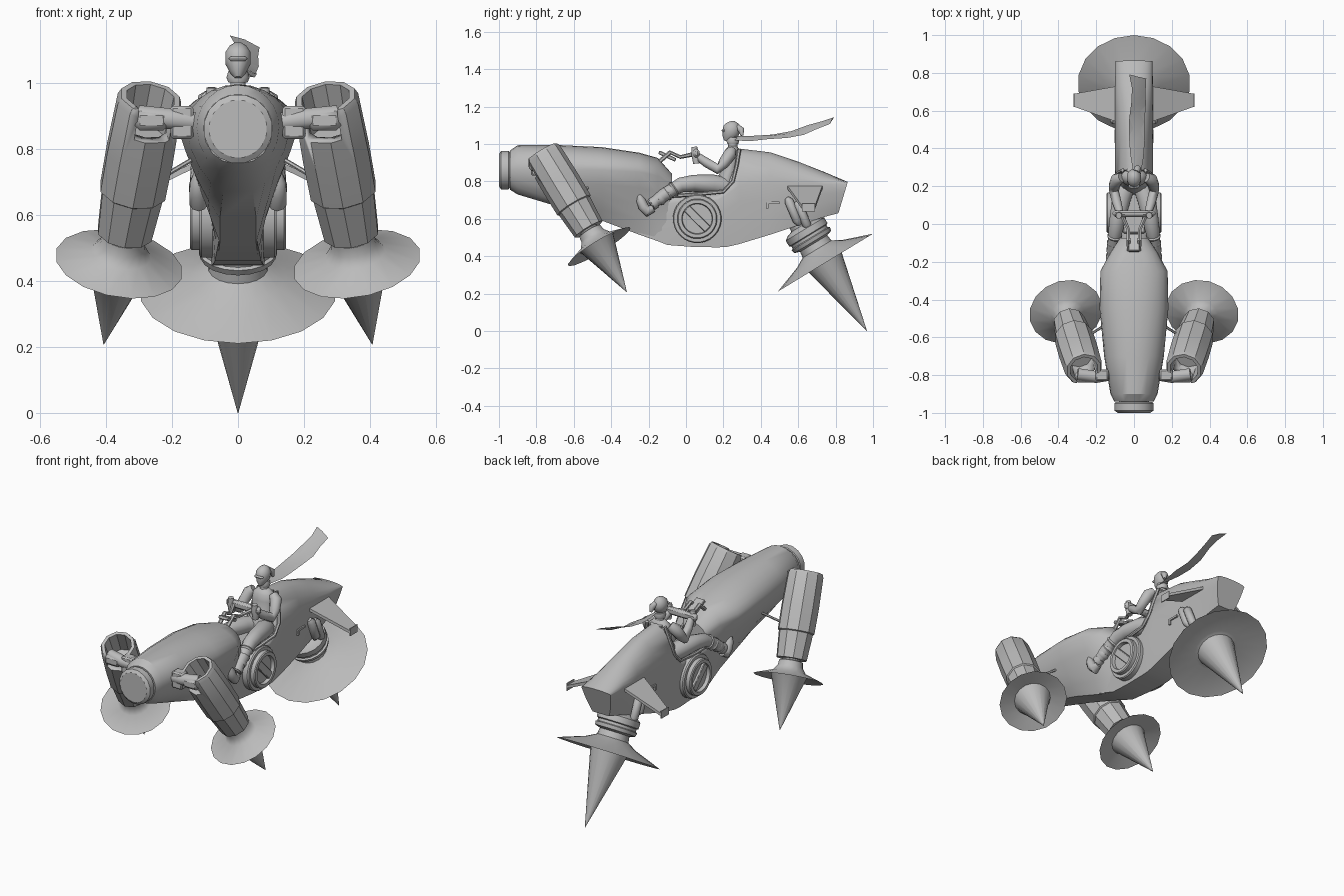
import bpy, bmesh, math
from mathutils import Vector, Matrix

grey = bpy.data.materials.new("plain_grey")
grey.diffuse_color = (0.5, 0.5, 0.5, 1)


def make(name, verts, faces, angle=35):
    me = bpy.data.meshes.new(name)
    me.from_pydata([tuple(v) for v in verts], [], faces)
    bm = bmesh.new()
    bm.from_mesh(me)
    bmesh.ops.recalc_face_normals(bm, faces=bm.faces)
    bm.to_mesh(me)
    bm.free()
    me.materials.append(grey)
    for p in me.polygons:
        p.use_smooth = True
    me.set_sharp_from_angle(angle=math.radians(angle))
    ob = bpy.data.objects.new(name, me)
    bpy.context.collection.objects.link(ob)
    return ob


def skin(name, rings, angle=35):
    """Join equal closed rings and cap both ends."""
    n = len(rings[0])
    faces = [(i * n + j, i * n + (j + 1) % n, (i + 1) * n + (j + 1) % n, (i + 1) * n + j)
             for i in range(len(rings) - 1) for j in range(n)]
    faces += [tuple(range(n)), tuple(range((len(rings) - 1) * n, len(rings) * n))]
    return make(name, [v for r in rings for v in r], faces, angle)


def ring(c, t, r, segs, wide=1):
    ref = Vector((1, 0, 0)) if abs(t.x) < 0.9 else Vector((0, 1, 0))
    b = t.cross(ref).normalized()
    a = b.cross(t).normalized()
    return [c + a * (r * wide * math.cos(k)) + b * (r * math.sin(k))
            for k in (2 * math.pi * (j + 0.5) / segs for j in range(segs))]


def turned(name, origin, axis, profile, segs=16, angle=35):
    """Turn (radius, distance) pairs around an axis."""
    o, u = Vector(origin), Vector(axis).normalized()
    return skin(name, [ring(o + u * d, u, max(r, 0.001), segs) for r, d in profile], angle)


def limb(name, pts, radii, segs=10, wide=1):
    """Round tube through points, with a radius at each."""
    p = [Vector(q) for q in pts]
    rings = []
    for i, c in enumerate(p):
        t = (p[min(i + 1, len(p) - 1)] - p[max(i - 1, 0)]).normalized()
        rings.append(ring(c, t, radii[i], segs, wide))
    return skin(name, rings, 50)


def box(name, centre, size, rot=None, bevel=0.008):
    m = Matrix.Translation(centre) @ (rot or Matrix()).to_4x4()
    v = [m @ Vector((x * size[0] / 2, y * size[1] / 2, z * size[2] / 2))
         for x in (-1, 1) for y in (-1, 1) for z in (-1, 1)]
    f = [(0, 1, 3, 2), (4, 5, 7, 6), (0, 1, 5, 4), (2, 3, 7, 6), (0, 2, 6, 4), (1, 3, 7, 5)]
    ob = make(name, v, f)
    if bevel:
        b = ob.modifiers.new("edge", 'BEVEL')
        b.width = bevel
    return ob


def hull(name, sections, angle=30):
    """Loft of (y, top, middle, bottom, width, keel width, roundness, end lean)."""
    rings = []
    for y, zt, zm, zb, w, wb, k, lean in sections:
        half = [(w * math.cos(a), zm + (zt - zm) * math.sin(a))
                for a in (math.radians(90 - 15 * i) for i in range(7))]
        for t in (0.25, 0.5, 0.75, 1):
            a = t * math.pi / 2
            x = k * math.cos(a) + (1 - k) * (1 - t)
            z = k * math.sin(a) + (1 - k) * t
            half.append((wb + (w - wb) * x, zm - (zm - zb) * z))
        loop = half + [(-x, z) for x, z in reversed(half[1:])]
        rings.append([(x, y - lean * (zt - z), z) for x, z in loop])
    return skin(name, rings, angle)


# Bodywork
hull("front_hull", [(-.94, .965, .86, .755, .105, .01, 1, 0), (-.9, .993, .865, .73, .125, .02, 1, 0),
                    (-.7, .995, .86, .67, .158, .045, .6, 0), (-.45, .983, .86, .59, .182, .055, .25, 0),
                    (-.25, .953, .85, .515, .178, .055, 0, 0), (-.15, .925, .83, .48, .125, .06, 0, 0),
                    (-.075, .84, .78, .465, .075, .06, .2, 0)])
hull("rear_hull", [(-.35, .72, .66, .56, .055, .05, .2, 0), (-.1, .74, .68, .46, .08, .07, .2, 0),
                   (.03, .73, .69, .45, .09, .075, .3, 0), (.17, .745, .7, .447, .097, .08, .3, 0),
                   (.22, .80, .73, .45, .1, .08, .3, 0), (.285, .975, .78, .465, .1, .08, .3, 0),
                   (.45, .955, .785, .515, .1, .08, .3, 0), (.6, .905, .785, .565, .1, .075, .3, 0),
                   (.74, .85, .785, .61, .1, .065, .3, 0), (.865, .797, .785, .63, .098, .055, .3, .3)])
turned("nose_cap", (0, -1, .86), (0, 1, 0),
       [(.088, 0), (.105, .012), (.105, .05), (.098, .058), (.08, .058), (.08, .1)], 16)
box("seat_pad", (0, .08, .74), (.12, .26, .03))
limb("seat_back", [(0, .2, .76), (0, .255, .84), (0, .285, .97)], [.03, .03, .018], 10, 2.2)

# Rear thruster
turned("rear_thruster", (0, .745, .365), (0, .52, -.855),
       [(.06, -.32), (.07, -.235), (.1, -.225), (.12, -.21), (.12, -.175), (.11, -.17), (.11, -.155),
        (.12, -.15), (.115, -.13), (.085, -.12), (.09, -.085), (.145, -.055), (.298, 0), (.13, -.035),
        (.11, -.03), (0, .427)], 18)

up = Vector((.16, .512, -.844)).normalized()
for s, side in ((1, "right"), (-1, "left")):
    def P(x, y, z):
        return Vector((s * x, y, z))

    u = P(*up)
    top = P(.265, -.77, .955)
    # Front leg pod: hollow at the top with a notch for the arm
    pod = turned(side + "_front_pod", top, u,
                 [(0, .14), (.068, .14), (.076, 0), (.094, 0), (.102, .02), (.106, .2), (.104, .335),
                  (.097, .34), (.086, .488), (0, .488)], 10, 30)
    front = (P(-.25, -.85, -.45) - u * P(-.25, -.85, -.45).dot(u)).normalized()
    rot = Matrix((front.cross(u), front, u)).transposed()
    cut = box(side + "_notch_cutter", top + front * .09, (.11, .1, .2), rot, 0)
    cut.hide_render = True
    cut.hide_set(True)
    cut.display_type = 'WIRE'
    m = pod.modifiers.new("notch", 'BOOLEAN')
    m.operation, m.object, m.solver = 'DIFFERENCE', cut, 'EXACT'
    turned(side + "_front_thruster", top, u,
           [(.05, .46), (.05, .495), (.066, .5), (.07, .53), (.092, .56), (.196, .597), (.105, .575),
            (.1, .58), (0, .885)], 16)
    # Arm joining hull and pod
    box(side + "_arm_bracket", P(.17, -.8, .88), (.07, .06, .1))
    limb(side + "_arm", [P(.12, -.8, .88), P(.2, -.81, .89), P(.3, -.795, .9)], [.03, .034, .034], 8)
    box(side + "_arm_pad", P(.262, -.81, .885), (.1, .06, .06), None, .015)
    limb(side + "_brace", [P(.1, -.5, .79), P(.27, -.61, .69)], [.007, .007], 6)

    # Side engine: flange, raised ring and slanted bar
    turned(side + "_engine", P(.05, .06, .6), P(1, 0, 0),
           [(.13, 0), (.13, .06), (.125, .067), (.107, .067), (.107, .09), (.102, .095),
            (.083, .095), (.079, .075), (0, .075)], 28)
    box(side + "_engine_bar", P(.13, .06, .6), (.02, .162, .045),
        Matrix.Rotation(math.radians(-45), 3, 'X'), .004)
    # Drooping fin
    a = [P(.09, .54, .78), P(.09, .73, .78), P(.315, .69, .67), P(.315, .62, .67)]
    make(side + "_fin", a + [v - Vector((0, 0, .018)) for v in a],
         [(0, 1, 2, 3), (4, 5, 6, 7), (0, 1, 5, 4), (1, 2, 6, 5), (2, 3, 7, 6), (3, 0, 4, 7)])
    box(side + "_fin_tip", P(.316, .655, .66), (.006, .07, .045), None, 0)
    # Pistons and hull plates
    for k in (0, .05):
        limb(side + "_piston", [P(.1, .54 + k, .71 - k * .4), P(.105, .55 + k, .695 - k * .4),
                                P(.105, .595 + k, .59 - k * .4), P(.09, .605 + k, .57 - k * .4)],
             [.014, .024, .024, .014], 10)
    box(side + "_plate", P(.098, .465, .685), (.01, .07, .012), None, 0)
    box(side + "_plate_end", P(.098, .435, .67), (.01, .012, .03), None, 0)
    limb(side + "_seat_trim", [P(.08, -.1, .72), P(.1, .05, .73), P(.104, .2, .745), P(.1, .25, .8),
                               P(.085, .27, .88), P(.06, .285, .97)], [.01] * 6, 6)

    # Rider's legs, ribbed boots and arms
    limb(side + "_rider_leg", [P(.035, .22, .77), P(.065, .14, .785), P(.085, .04, .79), P(.097, -.03, .78),
                               P(.103, -.07, .757), P(.11, -.12, .725), P(.118, -.19, .675)],
         [.05, .052, .045, .04, .034, .035, .026])
    for i in range(4):
        c, d = P(.1 + i * .005, -.055 - i * .036, .765 - i * .025), P(.004, -.022, -.014)
        limb(side + "_boot_band", [c, c + d * .5, c + d], [.032, .042 - i * .003, .032])
    limb(side + "_rider_boot", [P(.118, -.175, .655), P(.119, -.205, .64), P(.121, -.228, .665),
                                P(.122, -.242, .7), P(.122, -.25, .728)], [.02, .03, .028, .024, .012])
    limb(side + "_rider_arm", [P(.065, .245, .965), P(.09, .235, .945), P(.105, .2, .895), P(.105, .17, .865),
                               P(.09, .11, .9), P(.075, .06, .935)], [.026, .034, .03, .027, .025, .02])
    limb(side + "_grip", [P(.08, .055, .895), P(.08, .05, .94), P(.08, .045, .985)], [.018, .022, .016], 8)
    limb(side + "_control_link", [P(.025, -.16, .89), P(.03, -.085, .955), P(.03, -.03, .93), P(.06, .04, .945)],
         [.012, .012, .01, .012], 6)

# Handlebar and console
box("handlebar", (0, .055, .95), (.225, .035, .045), None, .012)
box("console", (0, -.1, .935), (.06, .1, .02), Matrix.Rotation(math.radians(-25), 3, 'X'), .004)

# Rider's torso and head
limb("rider_torso", [(0, .2, .75), (0, .215, .8), (0, .235, .86), (0, .245, .92), (0, .25, .96), (0, .25, .99)],
     [.045, .052, .043, .048, .045, .022], 14, 1.5)
limb("rider_neck", [(0, .25, .97), (0, .25, 1.04)], [.026, .022])
limb("rider_head", [(0, .215, 1.015), (0, .22, 1.03), (0, .238, 1.06), (0, .247, 1.09), (0, .25, 1.112),
                    (0, .25, 1.122)], [.012, .027, .046, .046, .03, .01], 14, .85)
box("rider_goggles", (0, .2, 1.072), (.058, .022, .014))
limb("scarf_wrap", [(0, .25, 1.0), (0, .25, 1.015), (0, .252, 1.035)], [.03, .036, .03], 12)
limb("hair_knot", [(.01, .275, 1.09), (.02, .295, 1.075), (.025, .3, 1.045)], [.018, .018, .008], 8)

# Trailing scarf: thin twisting ribbon
strip = [(.27, .015, 1.03, .02, .012), (.36, .015, 1.03, .035, .014), (.45, .015, 1.038, .042, .012),
         (.55, .015, 1.05, .04, .018), (.64, .025, 1.075, .038, .026), (.71, .025, 1.1, .036, .02),
         (.78, .02, 1.125, .045, .018)]
skin("scarf_tail", [[(x - w, y + .012, z + h), (x, y, z + .006), (x + w, y - .01, z - h), (x, y, z)]
                    for y, x, z, w, h in strip], 60)
